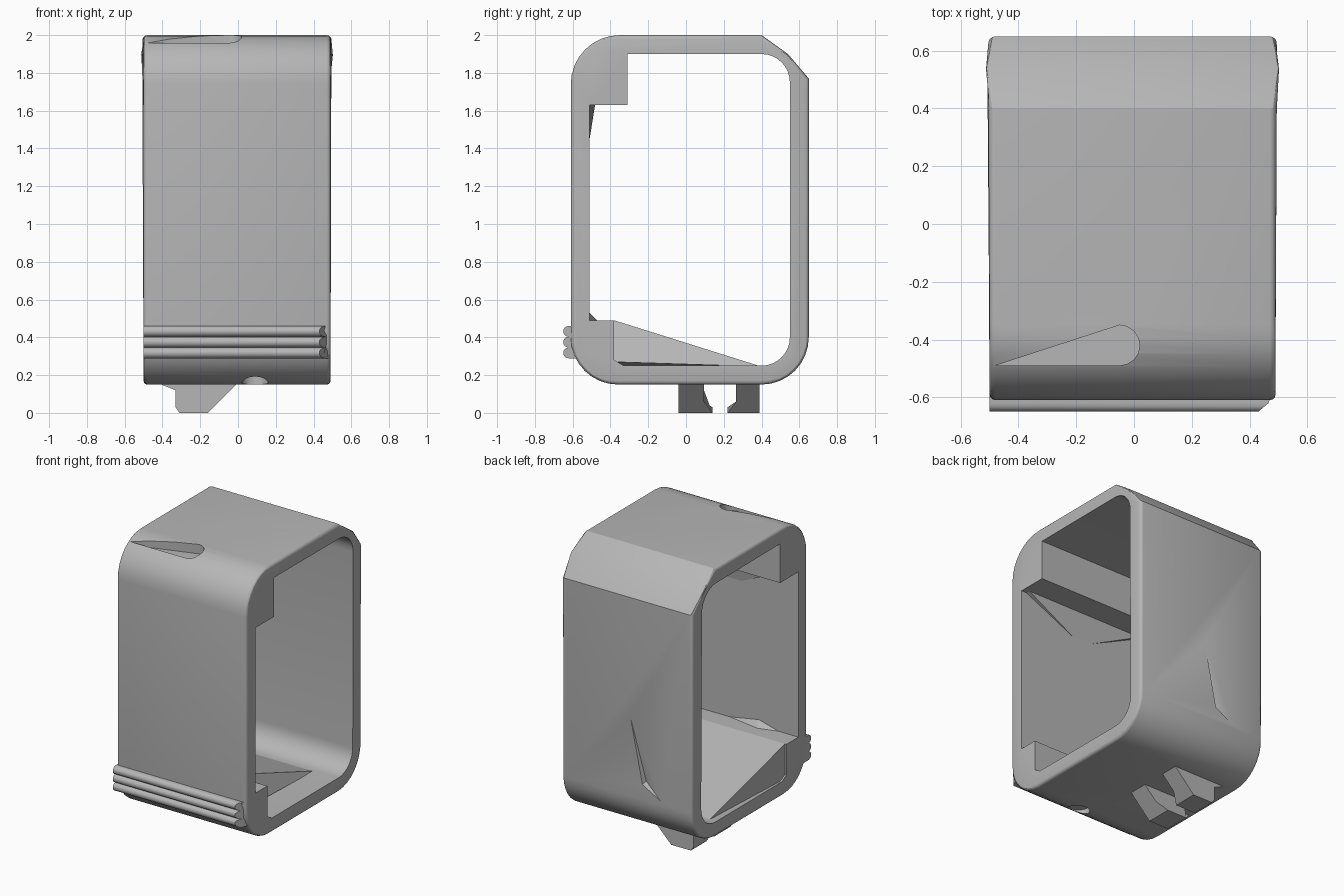
import bpy, bmesh
from math import cos, sin, pi, radians

if "Cube" in bpy.data.objects:
    bpy.data.objects.remove(bpy.data.objects["Cube"], do_unlink=True)

grey = bpy.data.materials.new("plain_grey")
grey.use_nodes = True
grey.diffuse_color = (0.47, 0.47, 0.47, 1)
grey.node_tree.nodes["Principled BSDF"].inputs["Base Color"].default_value = grey.diffuse_color

LEFT, RIGHT = 0.49, -0.5


def arc(cy, cz, r, start, end, n=8):
    """Points on an arc, angles in degrees."""
    step = radians(end - start) / n
    a = radians(start)
    return [(cy + r * cos(a + step * i), cz + r * sin(a + step * i)) for i in range(n + 1)]


def add_object(name, bm):
    bmesh.ops.recalc_face_normals(bm, faces=bm.faces)
    mesh = bpy.data.meshes.new(name)
    bm.to_mesh(mesh)
    bm.free()
    mesh.materials.append(grey)
    obj = bpy.data.objects.new(name, mesh)
    bpy.context.collection.objects.link(obj)
    return obj


def prism(name, profile, low, high, axis=0, rule=None):
    """Extrude a closed profile along an axis; rule may shift each vertex."""
    bm = bmesh.new()

    def place(p, d):
        co = list(p)
        co.insert(axis, d)
        return bm.verts.new(co)
    a = [place(p, low) for p in profile]
    b = [place(p, high) for p in profile]
    bm.faces.new(a)
    bm.faces.new(b[::-1])
    for i in range(len(a)):
        j = (i + 1) % len(a)
        bm.faces.new((a[i], b[i], b[j], a[j]))
    if rule:
        for v in bm.verts:
            rule(v.co)
    return add_object(name, bm)


def hull(name, points):
    bm = bmesh.new()
    verts = [bm.verts.new(p) for p in points]
    bmesh.ops.convex_hull(bm, input=verts)
    return add_object(name, bm)


def cut(obj, cutter):
    mod = obj.modifiers.new("cut", 'BOOLEAN')
    mod.operation = 'DIFFERENCE'
    mod.solver = 'EXACT'
    mod.object = cutter
    cutter.hide_render = True
    cutter.hide_viewport = False


# Sleeve: rounded outer block with a faceted, slightly flared rear top corner
outer = (arc(-0.36, 0.40, 0.25, 180, 270) + arc(0.40, 0.40, 0.25, 270, 360)
         + [(0.65, 1.77), (0.54, 1.90), (0.40, 2.0)]
         + arc(-0.35, 1.74, 0.26, 90, 180))


def flare(co):
    if co.y > 0.5 and 1.85 < co.z < 1.95:
        co.x *= 1.045


sleeve = prism("sleeve", outer, RIGHT, LEFT, rule=flare)
bevel = sleeve.modifiers.new("edge", 'BEVEL')
bevel.width = 0.02
bevel.segments = 3
bevel.limit_method = 'ANGLE'
bevel.angle_limit = radians(60)

# Opening, leaving a ledge at the upper and lower front corners
inner = ([(-0.51, 0.49), (-0.38, 0.49), (-0.38, 0.28), (-0.33, 0.25)]
         + arc(0.40, 0.40, 0.15, 270, 360) + arc(0.40, 1.75, 0.15, 0, 90)
         + [(-0.31, 1.90), (-0.31, 1.63), (-0.51, 1.63)])
cutters = [prism("opening_cutter", inner, -0.7, 0.7)]

# Tapered slot in the top, round dimple below, sliver recess in the back
slot = [(-0.48, -0.49)] + arc(-0.05, -0.42, 0.07, -90, 90)
cutters.append(prism("slot_cutter", slot, 1.935, 2.1, axis=2))
dimple = arc(0.09, -0.43, 0.07, 0, 337.5, 15)
cutters.append(prism("dimple_cutter", dimple, 0.05, 0.2, axis=2))
cutters.append(hull("sliver_cutter", [(0, 0.66, 1.08), (-0.12, 0.66, 0.5),
                                      (-0.3, 0.66, 0.4), (-0.13, 0.62, 0.52)]))
for c in cutters:
    cut(sleeve, c)

# Bake the modifiers and drop the helpers
bpy.ops.object.select_all(action='DESELECT')
sleeve.select_set(True)
bpy.context.view_layer.objects.active = sleeve
bpy.ops.object.convert(target='MESH')
for c in cutters:
    bpy.data.objects.remove(c, do_unlink=True)

# Three grip ribs with a mitred end
rib_r = 0.0285


def mitre(co):
    if co.x > 0:
        co.x -= max(0, -0.6 - co.y) * 1.2


ribs = [(-0.55, 0.46), (-0.62, 0.46)]
for i in range(3):
    ribs += arc(-0.6215, 0.4315 - 2 * rib_r * i, rib_r, 90, 270, 8)[1:]
ribs.append((-0.55, 0.289))
grip_ribs = prism("grip_ribs", ribs, RIGHT, LEFT, rule=mitre)

# Sloping facets running from the lower ledge to the floor
floor_wedge = hull("floor_wedge", [
    (-0.49, -0.38, 0.49), (0.2, -0.38, 0.49), (0.2, -0.45, 0.49), (0.3, -0.38, 0.27),
    (-0.49, -0.38, 0.24), (-0.25, -0.13, 0.31), (-0.45, 0.4, 0.245), (0.3, 0.4, 0.245)])

# Thin facets behind the ledges on the front wall
upper_wedge = hull("upper_wedge", [
    (-0.47, -0.52, 1.64), (0.47, -0.52, 1.64), (-0.47, -0.48, 1.64),
    (0.47, -0.48, 1.64), (0.0, -0.515, 1.42)])
lower_wedge = hull("lower_wedge", [
    (-0.45, -0.53, 0.48), (0.2, -0.53, 0.48), (-0.22, -0.46, 0.48), (-0.2, -0.51, 0.53)])

# Pair of clip jaws under the base, narrowing the gap at their tips
jaw = [(-0.43, 0.16), (-0.33, 0.12), (-0.33, 0.06), (-0.33, 0.03), (-0.31, 0.0),
       (-0.16, 0.0), (-0.1, 0.06), (0.0, 0.16)]


def open_gap(co):
    if co.z > 0.05 and 0.05 < co.y < 0.3:
        co.y += 0.045 if co.y > 0.18 else -0.045


jaws = [prism("front_jaw", jaw, -0.04, 0.14, axis=1, rule=open_gap),
        prism("rear_jaw", jaw, 0.22, 0.39, axis=1, rule=open_gap)]

# Smooth the rounded parts, keep real edges crisp
for obj in [sleeve, grip_ribs]:
    bpy.ops.object.select_all(action='DESELECT')
    obj.select_set(True)
    bpy.context.view_layer.objects.active = obj
    bpy.ops.object.shade_smooth_by_angle(angle=radians(30))
